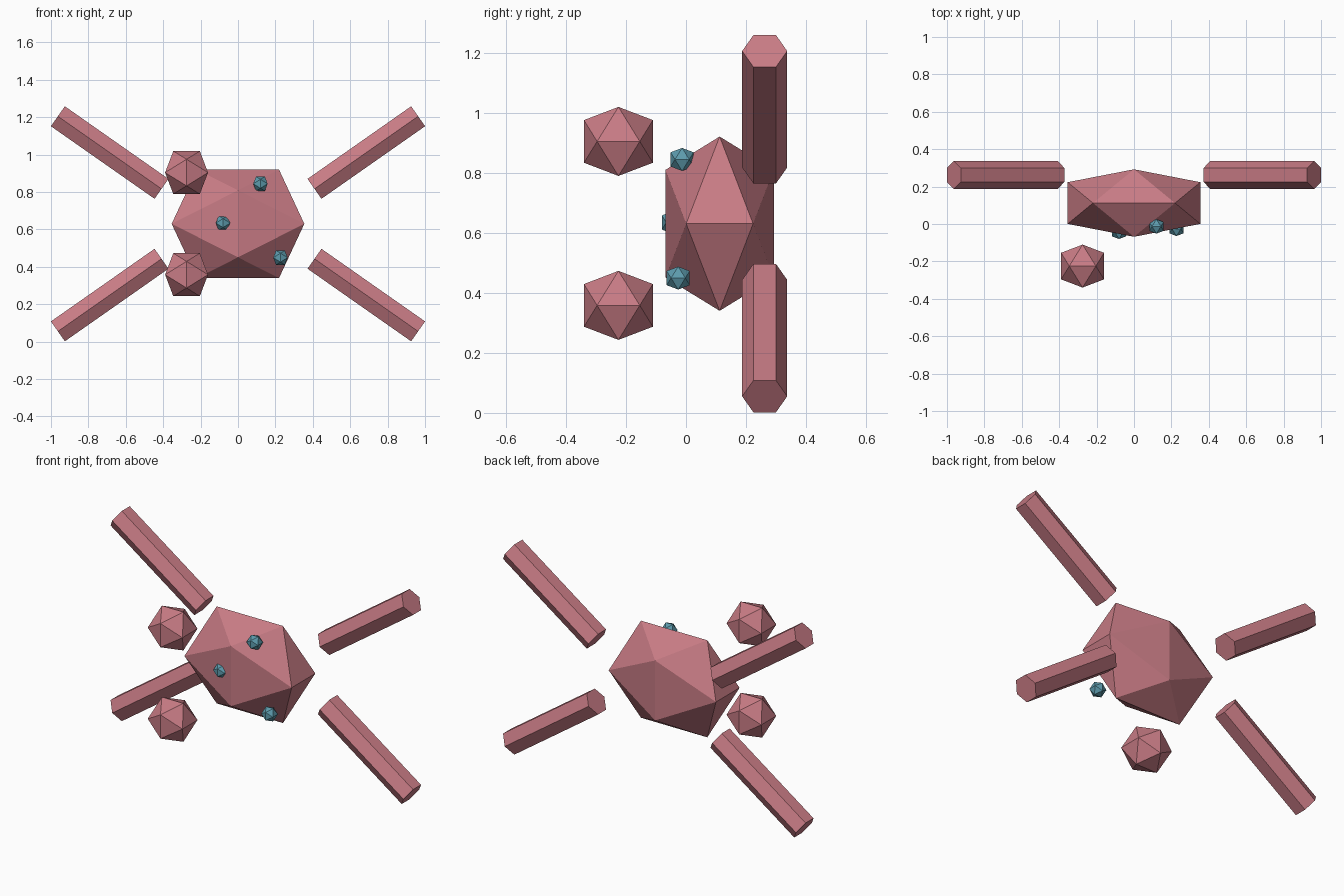
import bpy, bmesh, math
from mathutils import Vector, Matrix

cube = bpy.data.objects.get("Cube")
if cube:
    bpy.data.objects.remove(cube, do_unlink=True)


def make_material(name, rgb):
    mat = bpy.data.materials.new(name)
    mat.use_nodes = True
    colour = (*rgb, 1.0)
    mat.diffuse_color = colour
    mat.node_tree.nodes["Principled BSDF"].inputs["Base Color"].default_value = colour
    return mat


pink = make_material("dusty_pink", (0.58, 0.20, 0.235))
teal = make_material("muted_teal", (0.11, 0.33, 0.42))


def add_object(name, bm, mat):
    bmesh.ops.recalc_face_normals(bm, faces=bm.faces)
    mesh = bpy.data.meshes.new(name)
    bm.to_mesh(mesh)
    bm.free()
    mesh.materials.append(mat)
    obj = bpy.data.objects.new(name, mesh)
    bpy.context.collection.objects.link(obj)
    return obj


def icosahedron(name, centre, radii, mat):
    """Hull of three golden rectangles, scaled per axis."""
    golden = (1 + math.sqrt(5)) / 2
    bm = bmesh.new()
    for a in (-1, 1):
        for b in (-golden, golden):
            for corner in ((a, 0, b), (0, b, a), (b, a, 0)):
                unit = Vector(corner).normalized()
                bm.verts.new([c + r * u for c, r, u in zip(centre, radii, unit)])
    bmesh.ops.convex_hull(bm, input=bm.verts)
    return add_object(name, bm, mat)


def limb(name, inner, outer, radius, mat):
    """Six-sided bar between two points, with ridges facing front and back."""
    inner, outer = Vector(inner), Vector(outer)
    along = (outer - inner).normalized()
    ridge = Vector((0, 1, 0))
    side = along.cross(ridge)
    frame = Matrix((ridge, -side, along)).transposed().to_4x4()
    bm = bmesh.new()
    bmesh.ops.create_cone(bm, cap_ends=True, segments=6, radius1=radius,
                          radius2=radius, depth=(outer - inner).length)
    # Turn the ring so that a corner lies on the ridge axis
    first = bm.verts[:][0].co
    turn = Matrix.Rotation(-math.atan2(first.y, first.x), 4, "Z")
    bm.transform(Matrix.Translation((inner + outer) / 2) @ frame @ turn)
    return add_object(name, bm, mat)


MID = 0.63

# Flattened body
icosahedron("body", (0, 0.112, MID), (0.417, 0.212, 0.341), pink)

# Floating balls in front, on the right side
for name, offset in (("upper_ball", 0.274), ("lower_ball", -0.272)):
    icosahedron(name, (-0.275, -0.225, MID + offset), [0.135] * 3, pink)

# Small beads set into the front of the body
for name, centre in (("middle_bead", (-0.08, -0.042, 0.634)),
                     ("upper_bead", (0.12, -0.013, 0.844)),
                     ("lower_bead", (0.227, -0.026, 0.449))):
    icosahedron(name, centre, [0.045] * 3, teal)

# Four limbs spread diagonally behind the body
for x_name, sx in (("left", 1), ("right", -1)):
    for z_name, sz in (("upper", 1), ("lower", -1)):
        limb(f"{z_name}_{x_name}_limb",
             (sx * 0.409, 0.262, MID + sz * 0.187),
             (sx * 0.963, 0.262, MID + sz * 0.575), 0.075, pink)
